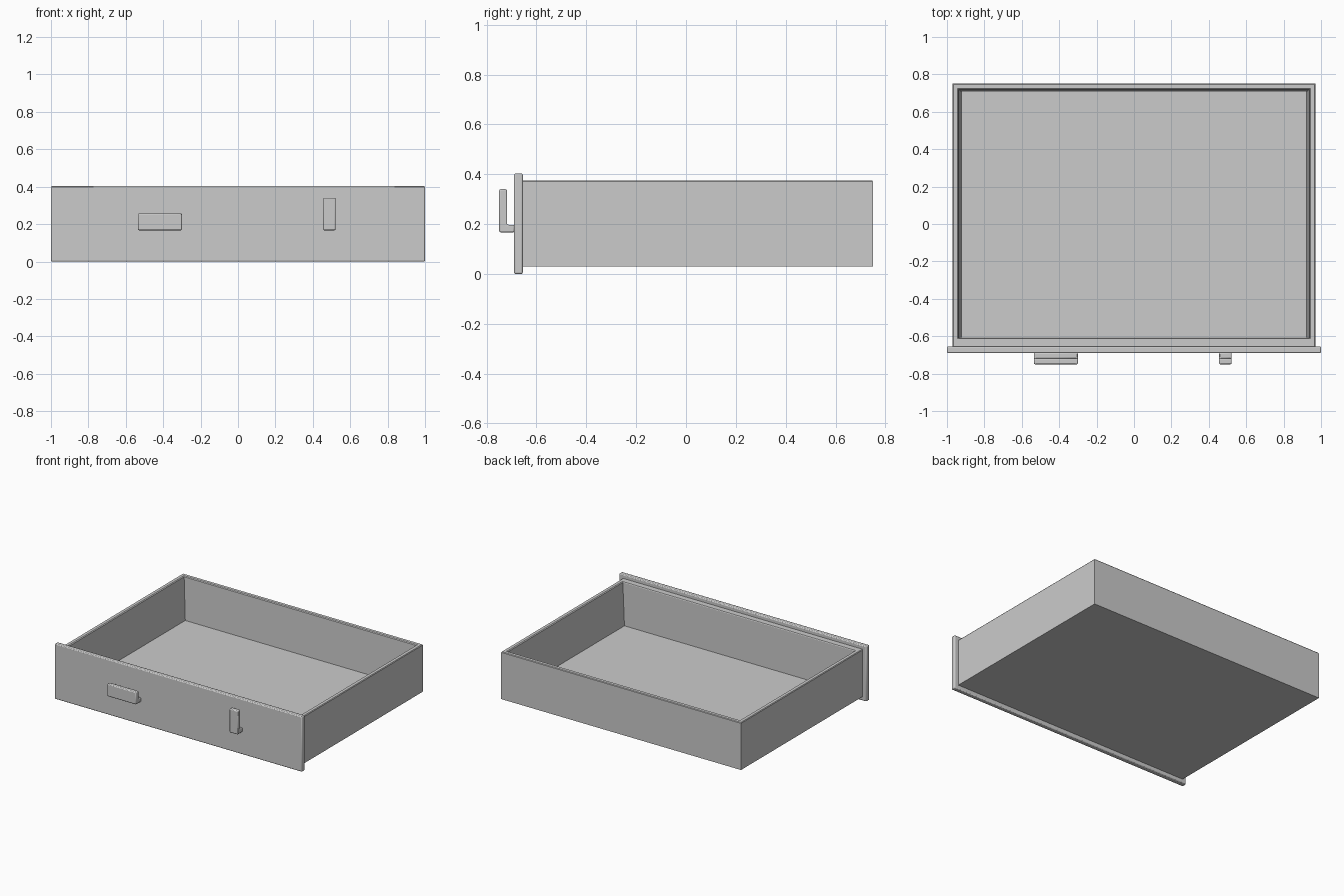
import bpy, bmesh

if "Cube" in bpy.data.objects:
    bpy.data.objects.remove(bpy.data.objects["Cube"])

def finish(name, bm, bevel=0.0, segs=2):
    bmesh.ops.recalc_face_normals(bm, faces=bm.faces)
    mesh = bpy.data.meshes.new(name)
    bm.to_mesh(mesh)
    bm.free()
    ob = bpy.data.objects.new(name, mesh)
    bpy.context.collection.objects.link(ob)
    if bevel:
        m = ob.modifiers.new("Bevel", 'BEVEL')
        m.width = bevel
        m.segments = segs
        m.limit_method = 'ANGLE'
    bpy.ops.object.select_all(action='DESELECT')
    ob.select_set(True)
    bpy.context.view_layer.objects.active = ob
    bpy.ops.object.shade_smooth_by_angle()
    return ob

def extrude_x(name, profile, x0, x1, bevel):
    """Closed (y, z) profile extruded from x0 to x1."""
    bm = bmesh.new()
    face = bm.faces.new([bm.verts.new((x0, y, z)) for y, z in profile])
    ext = bmesh.ops.extrude_face_region(bm, geom=[face])
    verts = [v for v in ext["geom"] if isinstance(v, bmesh.types.BMVert)]
    bmesh.ops.translate(bm, verts=verts, vec=(x1 - x0, 0, 0))
    return finish(name, bm, bevel)

# Tray: stacked rectangular loops from underside, over the rim, to the inner floor
# each loop: half width, front y, back y, z
loops = [(0.97, -0.655, 0.75, 0.03),
         (0.97, -0.655, 0.75, 0.371),
         (0.966, -0.655, 0.746, 0.376),
         (0.944, -0.613, 0.724, 0.376),
         (0.938, -0.610, 0.718, 0.371),
         (0.922, -0.606, 0.708, 0.06)]
bm = bmesh.new()
rings = [[bm.verts.new((x, y, z)) for x, y in ((-w, f), (w, f), (w, b), (-w, b))]
         for w, f, b, z in loops]
for lo, hi in zip(rings, rings[1:]):
    for i in range(4):
        j = (i + 1) % 4
        bm.faces.new((lo[i], lo[j], hi[j], hi[i]))
bm.faces.new(rings[0][::-1])
bm.faces.new(rings[-1])
finish("drawer_tray", bm)

# Front panel
extrude_x("front_panel", [(-0.69, 0), (-0.655, 0), (-0.655, 0.403), (-0.69, 0.403)],
          -1, 1, 0.006)

# L-shaped pulls: a foot along the bottom and a raised grip plate
def pull(name, x0, x1, top):
    extrude_x(name, [(-0.75, 0.167), (-0.688, 0.167), (-0.688, 0.197),
                     (-0.718, 0.197), (-0.718, top), (-0.75, top)], x0, x1, 0.006)

pull("wide_pull", -0.535, -0.30, 0.257)
pull("tall_pull", 0.455, 0.522, 0.34)
